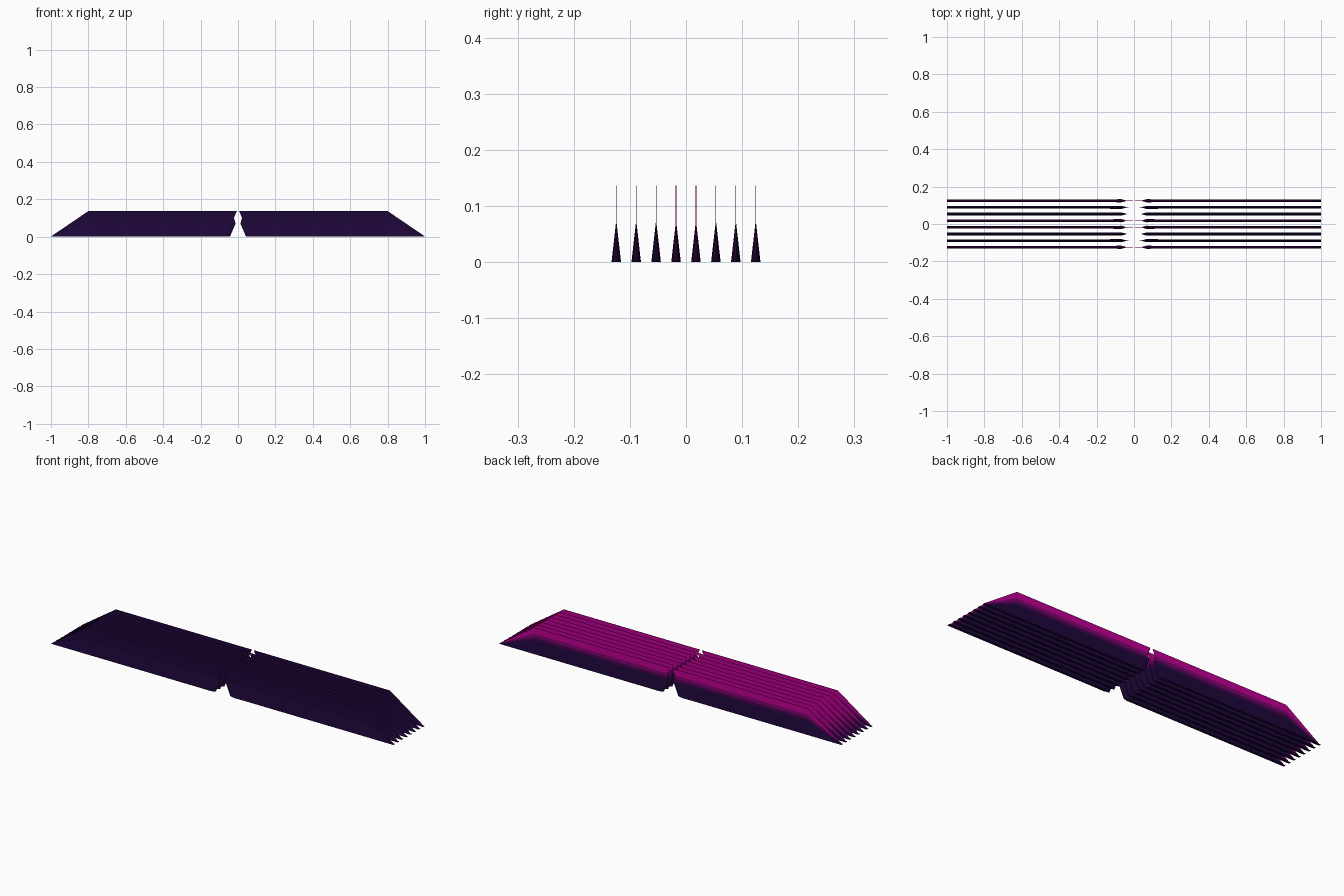
import bpy, bmesh

if "Cube" in bpy.data.objects:
    bpy.data.objects.remove(bpy.data.objects["Cube"])

TOP = 0.137


def material(name, rgb):
    m = bpy.data.materials.new(name)
    m.diffuse_color = (*rgb, 1)
    m.use_nodes = True
    m.node_tree.nodes["Principled BSDF"].inputs["Base Color"].default_value = m.diffuse_color
    return m


mats = [material("dark_violet", (0.013, 0.002, 0.042)),
        material("deep_purple", (0.06, 0.001, 0.075)),
        material("plum", (0.2, 0.001, 0.15)),
        material("magenta", (0.52, 0.0, 0.29))]

# height, inner end x, flare of the foot at that level
LEVELS = [(0.0, 0.043, 1.0), (0.07, 0.013, 0.0), (0.085, 0.017, 0.0),
          (0.103, 0.021, 0.0), (TOP, 0.006, 0.0)]
FOOT = [0.001, 0.0085, 0.0072, 0.0072, 0.0072]   # half widths along the foot
THIN = 0.0006


def fin(name, y, side):
    """Tapered foot with a thin upright blade and a sloping outer end."""
    bm = bmesh.new()
    front, back = [], []
    for k, (z, inner, flare) in enumerate(LEVELS):
        xs = [inner, inner + 0.025, 0.13, 0.8, 1 - 0.001 * k]
        zs = [z, z, z, z, 0.001 * k]      # all bands run down to the outer tip
        ws = [THIN + flare * (w - THIN) for w in FOOT]
        pts = list(zip(xs, ws, zs))
        front.append([bm.verts.new((side * x, y - w, h)) for x, w, h in pts])
        back.append([bm.verts.new((side * x, y + w, h)) for x, w, h in pts])
    n, m = len(LEVELS), len(FOOT)
    for k in range(n - 1):
        for i in range(m - 1):
            bm.faces.new((front[k][i], front[k][i+1], front[k+1][i+1], front[k+1][i]))
            f = bm.faces.new((back[k][i], back[k+1][i], back[k+1][i+1], back[k][i+1]))
            f.material_index = k          # glow rises up the rear side
        for i in (0, m - 1):              # end caps
            f = bm.faces.new((front[k][i], back[k][i], back[k+1][i], front[k+1][i]))
            f.material_index = k
    for k in (0, n - 1):                  # underside and top edge
        for i in range(m - 1):
            f = bm.faces.new((front[k][i], front[k][i+1], back[k][i+1], back[k][i]))
            f.material_index = min(k, 3)
    bmesh.ops.recalc_face_normals(bm, faces=bm.faces)
    me = bpy.data.meshes.new(name)
    bm.to_mesh(me)
    bm.free()
    for mt in mats:
        me.materials.append(mt)
    bpy.context.collection.objects.link(bpy.data.objects.new(name, me))


# eight parallel rows, each a mirrored pair
for r in range(8):
    y = (r - 3.5) * 0.0355
    fin(f"right_fin_{r + 1}", y, 1)
    fin(f"left_fin_{r + 1}", y, -1)
